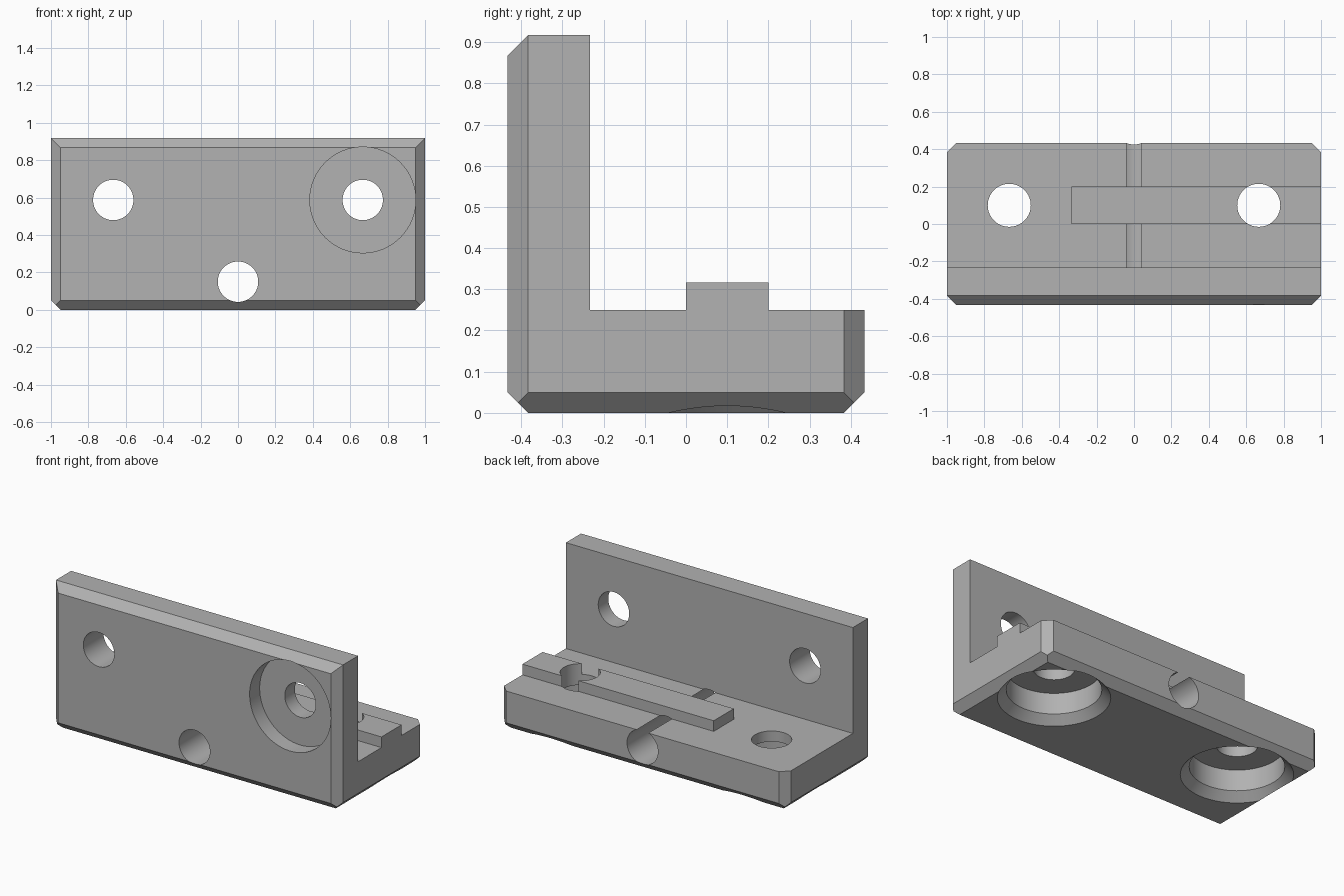
import bpy
import bmesh
from math import cos, sin, tau
from mathutils import Matrix, Vector

cube = bpy.data.objects.get("Cube")
if cube:
    bpy.data.objects.remove(cube, do_unlink=True)

# Overall sizes
HALF_X, HALF_Y, HEIGHT = 1.0, 0.433, 0.917
WALL_BACK, BASE_TOP = -0.233, 0.25
CHAMFER = 0.05
HOLE_X = 0.667

grey = bpy.data.materials.new("plain grey")
grey.use_nodes = True
colour = (0.445, 0.445, 0.445, 1)
grey.diffuse_color = colour
grey.node_tree.nodes["Principled BSDF"].inputs["Base Color"].default_value = colour


def to_object(name, bm):
    bmesh.ops.recalc_face_normals(bm, faces=bm.faces)
    mesh = bpy.data.meshes.new(name)
    bm.to_mesh(mesh)
    bm.free()
    mesh.materials.append(grey)
    obj = bpy.data.objects.new(name, mesh)
    bpy.context.collection.objects.link(obj)
    return obj


def lathe(name, profile, matrix, sides=64):
    """Closed solid turned around local z from (radius, height) rings."""
    bm = bmesh.new()
    rings = [[bm.verts.new((r * cos(tau * i / sides), r * sin(tau * i / sides), h))
              for i in range(sides)] for r, h in profile]
    for a, b in zip(rings, rings[1:]):
        for i in range(sides):
            j = (i + 1) % sides
            bm.faces.new((a[i], a[j], b[j], b[i]))
    bm.faces.new(rings[0])
    bm.faces.new(rings[-1])
    bm.transform(matrix)
    return to_object(name, bm)


def combine(target, tool, operation):
    mod = target.modifiers.new(tool.name, "BOOLEAN")
    mod.operation, mod.solver, mod.object = operation, "EXACT", tool
    bpy.context.view_layer.objects.active = target
    bpy.ops.object.modifier_apply(modifier=mod.name)
    bpy.data.objects.remove(tool, do_unlink=True)


# Bracket body: L profile drawn along x
bm = bmesh.new()
outline = [(-HALF_Y, 0), (HALF_Y, 0), (HALF_Y, BASE_TOP),
           (WALL_BACK, BASE_TOP), (WALL_BACK, HEIGHT), (-HALF_Y, HEIGHT)]
face = bm.faces.new([bm.verts.new((-HALF_X, y, z)) for y, z in outline])
new = bmesh.ops.extrude_face_region(bm, geom=[face])["geom"]
bmesh.ops.translate(bm, vec=(2 * HALF_X, 0, 0),
                    verts=[v for v in new if isinstance(v, bmesh.types.BMVert)])
bmesh.ops.recalc_face_normals(bm, faces=bm.faces)

# Mitred chamfers on the outer edges, one slanted cut each
for direction in [(0, -1, 1), (0, -1, -1), (0, 1, -1), (1, 0, -1), (-1, 0, -1),
                  (1, -1, 0), (-1, -1, 0), (1, 1, 0), (-1, 1, 0)]:
    d = Vector(direction)
    corner = Vector((d.x * HALF_X, d.y * HALF_Y, HEIGHT if d.z > 0 else 0))
    axis = Vector((d.x, 0, 0)) if d.x else Vector((0, d.y, 0))
    cut = bmesh.ops.bisect_plane(bm, geom=bm.verts[:] + bm.edges[:] + bm.faces[:],
                                 plane_co=corner - axis * CHAMFER, plane_no=d,
                                 dist=1e-6, clear_outer=True)["geom_cut"]
    bmesh.ops.contextual_create(bm, geom=[e for e in cut if isinstance(e, bmesh.types.BMEdge)])
bracket = to_object("bracket", bm)

# Raised rib on the base, open at the left end
bm = bmesh.new()
bmesh.ops.create_cube(bm, size=1)
bm.transform(Matrix.Translation((0.3333, 0.1, 0.217)) @ Matrix.Diagonal((1.3334, 0.2, 0.2, 1)))
combine(bracket, to_object("rib", bm), "UNION")

# Base screw holes with chamfered pockets underneath
for x in (-HOLE_X, HOLE_X):
    profile = [(0.337, -0.02), (0.267, 0.05), (0.267, 0.183), (0.115, 0.183), (0.115, 0.5)]
    combine(bracket, lathe("base_hole", profile, Matrix.Translation((x, 0.1, 0))), "DIFFERENCE")

# Wall holes, the left one counterbored, and the long bore through the base
along_y = Matrix.Rotation(-tau / 4, 4, "X")
plain = [(0.108, -0.1), (0.108, 0.3)]
counterbored = [(0.283, -0.1), (0.283, 0.1), (0.108, 0.1), (0.108, 0.3)]
bore = [(0.108, -0.1), (0.108, 1)]
for name, profile, x, z in [("wall_hole", plain, -HOLE_X, 0.587),
                            ("wall_counterbore", counterbored, HOLE_X, 0.587),
                            ("base_bore", bore, 0, 0.15)]:
    place = Matrix.Translation((x, -HALF_Y, z)) @ along_y
    combine(bracket, lathe(name, profile, place), "DIFFERENCE")

# Smooth holes, sharp edges
bpy.ops.object.select_all(action="DESELECT")
bracket.select_set(True)
bpy.context.view_layer.objects.active = bracket
bpy.ops.object.shade_smooth_by_angle()
